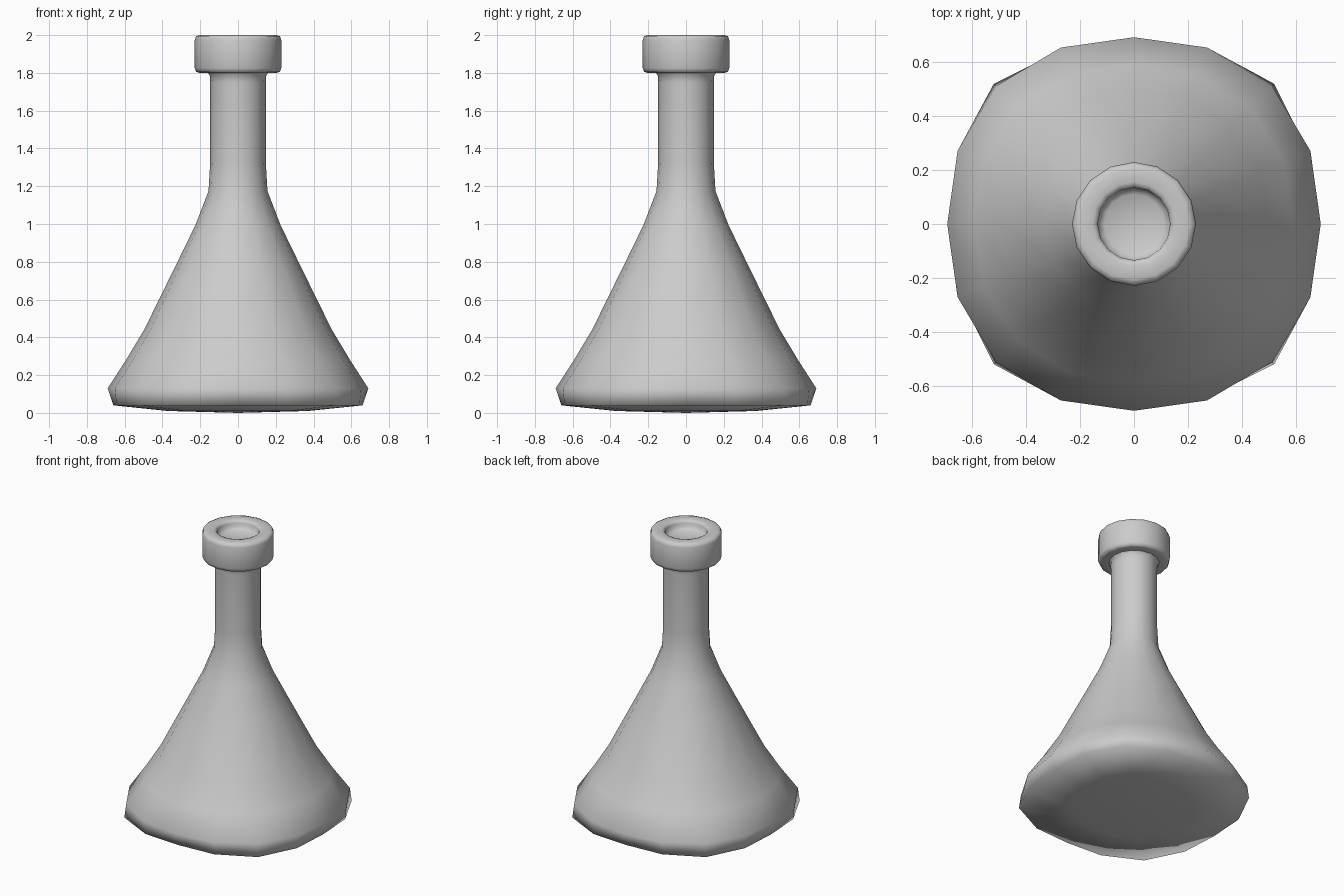
import bpy, bmesh
from math import cos, sin, pi

if "Cube" in bpy.data.objects:
    bpy.data.objects.remove(bpy.data.objects["Cube"])

SIDES = 16

def lathe(name, profile):
    """Revolve (radius, z, squareness) rows; squareness pushes the diagonals out."""
    bm = bmesh.new()
    rings = []
    for r, z, k in profile:
        if r == 0:
            rings.append([bm.verts.new((0, 0, z))] * SIDES)
            continue
        ring = []
        for i in range(SIDES):
            a = 2 * pi * i / SIDES
            rr = r * (1 + k * (1 - cos(4 * a)) / 2)
            ring.append(bm.verts.new((rr * cos(a), rr * sin(a), z)))
        rings.append(ring)
    for lo, hi in zip(rings, rings[1:]):
        for i in range(SIDES):
            j = (i + 1) % SIDES
            corners = list(dict.fromkeys((lo[i], lo[j], hi[j], hi[i])))
            bm.faces.new(corners).smooth = True
    bmesh.ops.recalc_face_normals(bm, faces=bm.faces[:])
    mesh = bpy.data.meshes.new(name)
    bm.to_mesh(mesh)
    bm.free()
    obj = bpy.data.objects.new(name, mesh)
    bpy.context.collection.objects.link(obj)
    return obj

# Conical body with gently bulged base and straight neck
lathe("flask_body", [
    (0, 0.0, 0), (0.37, 0.01, 0.05), (0.66, 0.04, 0.11), (0.69, 0.13, 0.045),
    (0.59, 0.285, 0.03), (0.495, 0.444, 0.02), (0.325, 0.79, 0.01),
    (0.225, 0.995, 0), (0.156, 1.175, 0), (0.147, 1.33, 0),
    (0.147, 1.75, 0), (0.15, 1.79, 0), (0.16, 1.80, 0),
])

# Rounded collar with a shallow recessed mouth
lathe("neck_collar", [
    (0.16, 1.80, 0), (0.205, 1.80, 0), (0.222, 1.806, 0), (0.229, 1.825, 0),
    (0.229, 1.975, 0), (0.222, 1.994, 0), (0.205, 2.0, 0),
    (0.155, 2.0, 0), (0.141, 1.995, 0), (0.134, 1.98, 0),
    (0.132, 1.955, 0), (0.11, 1.94, 0), (0, 1.94, 0),
])
